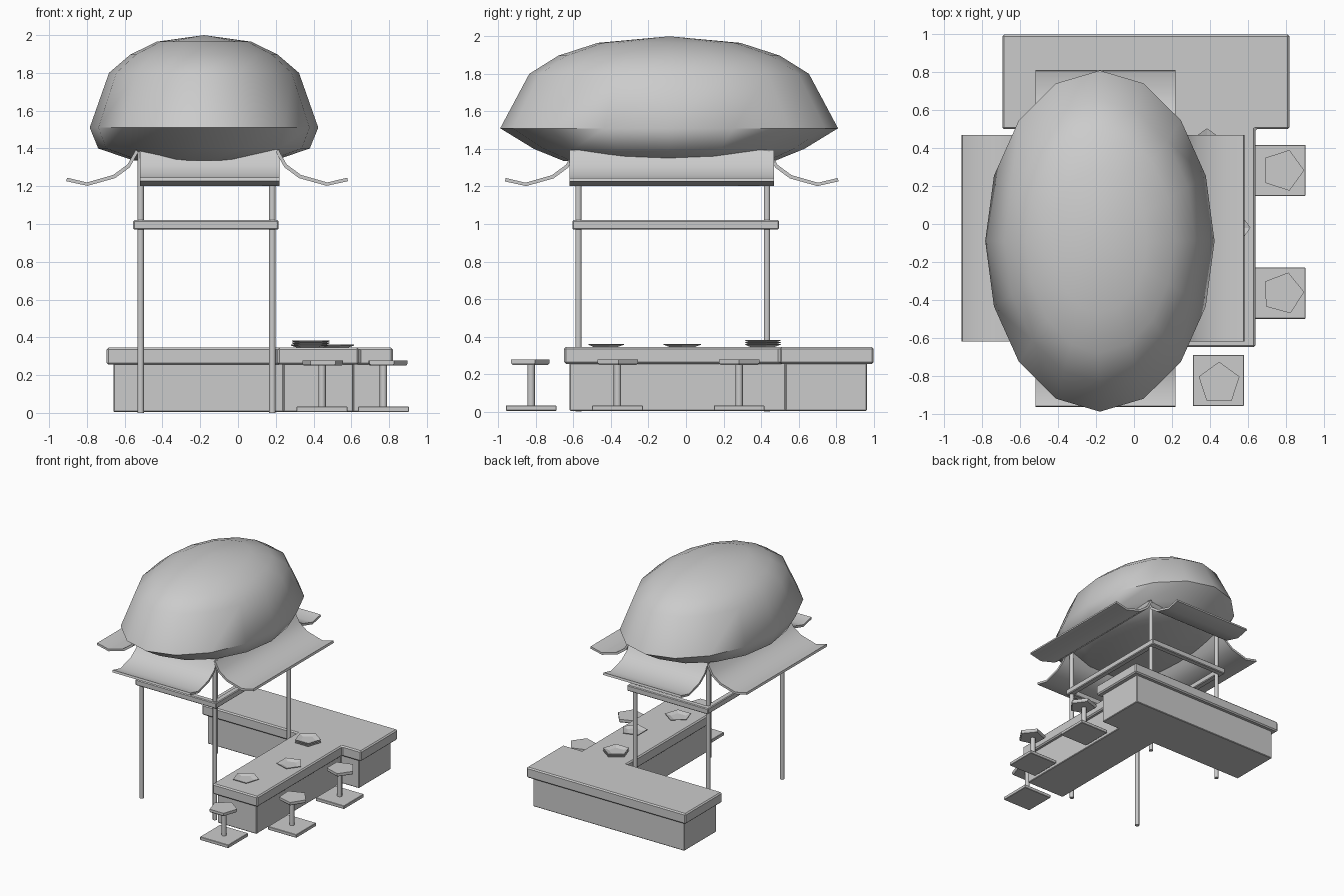
import bpy, bmesh, math
from math import cos, sin, pi

if "Cube" in bpy.data.objects:
    bpy.data.objects.remove(bpy.data.objects["Cube"])


def make(name, bm, smooth=False, bevel=0):
    bmesh.ops.recalc_face_normals(bm, faces=bm.faces[:])
    me = bpy.data.meshes.new(name)
    bm.to_mesh(me)
    bm.free()
    ob = bpy.data.objects.new(name, me)
    bpy.context.collection.objects.link(ob)
    if bevel:
        mod = ob.modifiers.new("bevel", 'BEVEL')
        mod.width, mod.segments = bevel, 1
    if smooth:
        bpy.ops.object.select_all(action='DESELECT')
        ob.select_set(True)
        bpy.context.view_layer.objects.active = ob
        bpy.ops.object.shade_smooth_by_angle(angle=math.radians(50))
    return ob


def prism(name, points, offset, **kw):
    """Extrude a closed outline of 3D points along an offset."""
    bm = bmesh.new()
    f = bm.faces.new([bm.verts.new(p) for p in points])
    r = bmesh.ops.extrude_face_region(bm, geom=[f])
    bmesh.ops.translate(bm, vec=offset, verts=[v for v in r['geom'] if isinstance(v, bmesh.types.BMVert)])
    return make(name, bm, **kw)


def box(name, x0, x1, y0, y1, z0, z1, **kw):
    return prism(name, [(x0, y0, z0), (x1, y0, z0), (x1, y1, z0), (x0, y1, z0)], (0, 0, z1 - z0), **kw)


def lathe(name, cx, cy, rings, n, turn=0, **kw):
    """Stack of elliptical rings (rx, ry, z), capped at both ends."""
    bm = bmesh.new()
    loops = [[bm.verts.new((cx + rx * cos(turn + 2 * pi * i / n), cy + ry * sin(turn + 2 * pi * i / n), z))
              for i in range(n)] for rx, ry, z in rings]
    for a, b in zip(loops, loops[1:]):
        for i in range(n):
            j = (i + 1) % n
            bm.faces.new((a[i], a[j], b[j], b[i]))
    bm.faces.new(loops[0])
    bm.faces.new(loops[-1])
    bmesh.ops.remove_doubles(bm, verts=bm.verts[:], dist=1e-4)
    return make(name, bm, **kw)


def counter(name, x0, x1, x2, x3, y0, y1, y2, z0, z1, bevel):
    """Side counter x1..x2 joined to a long back counter x0..x3."""
    outline = [(x1, y0), (x2, y0), (x2, y1), (x3, y1), (x3, y2), (x0, y2), (x0, y1), (x1, y1)]
    prism(name, [(x, y, z0) for x, y in outline], (0, 0, z1 - z0), bevel=bevel)


# Bulging roof
lathe("roof_dome", -0.18, -0.09,
      [(.37, .56, 1.335), (.56, .72, 1.40), (.605, .90, 1.51), (.503, .745, 1.80), (.39, .59, 1.897),
       (.25, .38, 1.965), (1e-5, 1e-5, 2.0)], 16, smooth=True)

# Curved awnings on four sides
curve = [(0, 1.385), (.045, 1.305), (.12, 1.25), (.26, 1.21), (.365, 1.235)]
under = [(-.012, 1.37), (.033, 1.29), (.11, 1.233), (.257, 1.192), (.37, 1.217)]
AX0, AX1, AY0, AY1 = -.54, .213, -.615, .453
section = [(d, z + .01) for d, z in curve] + [(d, z + .01) for d, z in reversed(under)]
for name, edge, s in (("left_awning", AX0, -1), ("right_awning", AX1, 1)):
    prism(name, [(edge + s * d, -.62, z) for d, z in section], (0, 1.09, 0), smooth=True)
for name, edge, s in (("front_awning", AY0 + .02, -1), ("back_awning", AY1 - .01, 1)):
    prism(name, [(-.52, edge + s * d, z) for d, z in section], (.74, 0, 0), smooth=True)

# Posts
for x in (-.515, .182):
    for y in (-.573, .432):
        lathe("post", x, y, [(.018, .018, 0), (.018, .018, 1.39)], 8, turn=pi / 8, smooth=True)

# Beam frame around the posts
for y in (-.58, .47):
    box("cross_beam", -.555, .215, y - .025, y + .025, .97, 1.02, bevel=.006)
for x in (-.53, .19):
    box("side_beam", x - .025, x + .025, -.605, .495, .97, 1.02, bevel=.006)

# Counter
counter("counter_base", -.66, .24, .61, .78, -.62, .53, .965, .005, .26, .005)
counter("counter_top", -.695, .21, .64, .82, -.65, .50, 1.0, .255, .345, .01)

# Stools with five-sided seats
for x, y, turn, dx, dy in ((.77, .283, 0, .015, 0), (.77, -.365, 0.05, .015, 0), (.445, -.825, pi / 2, .004, -.015)):
    box("stool_foot", x - .135, x + .135, y - .135, y + .135, .005, .033, bevel=.003)
    lathe("stool_pole", x, y, [(.02, .02, .03), (.02, .02, .26)], 8, smooth=True)
    lathe("stool_seat", x + dx, y + dy, [(.105, .105, .25), (.113, .113, .26), (.113, .113, .278)], 5, turn=turn)

# Plates, the last spot holding a stack
for x, y, turn, count in ((.38, -.435, pi / 2, 1), (.51, -.02, 0, 1), (.385, .40, pi / 2, 3)):
    for k in range(count):
        z = .343 + k * .011
        lathe("plate", x, y, [(.065, .065, z), (.105, .105, z + .014), (.105, .105, z + .018),
                              (.06, .06, z + .006)], 5, turn=turn)
